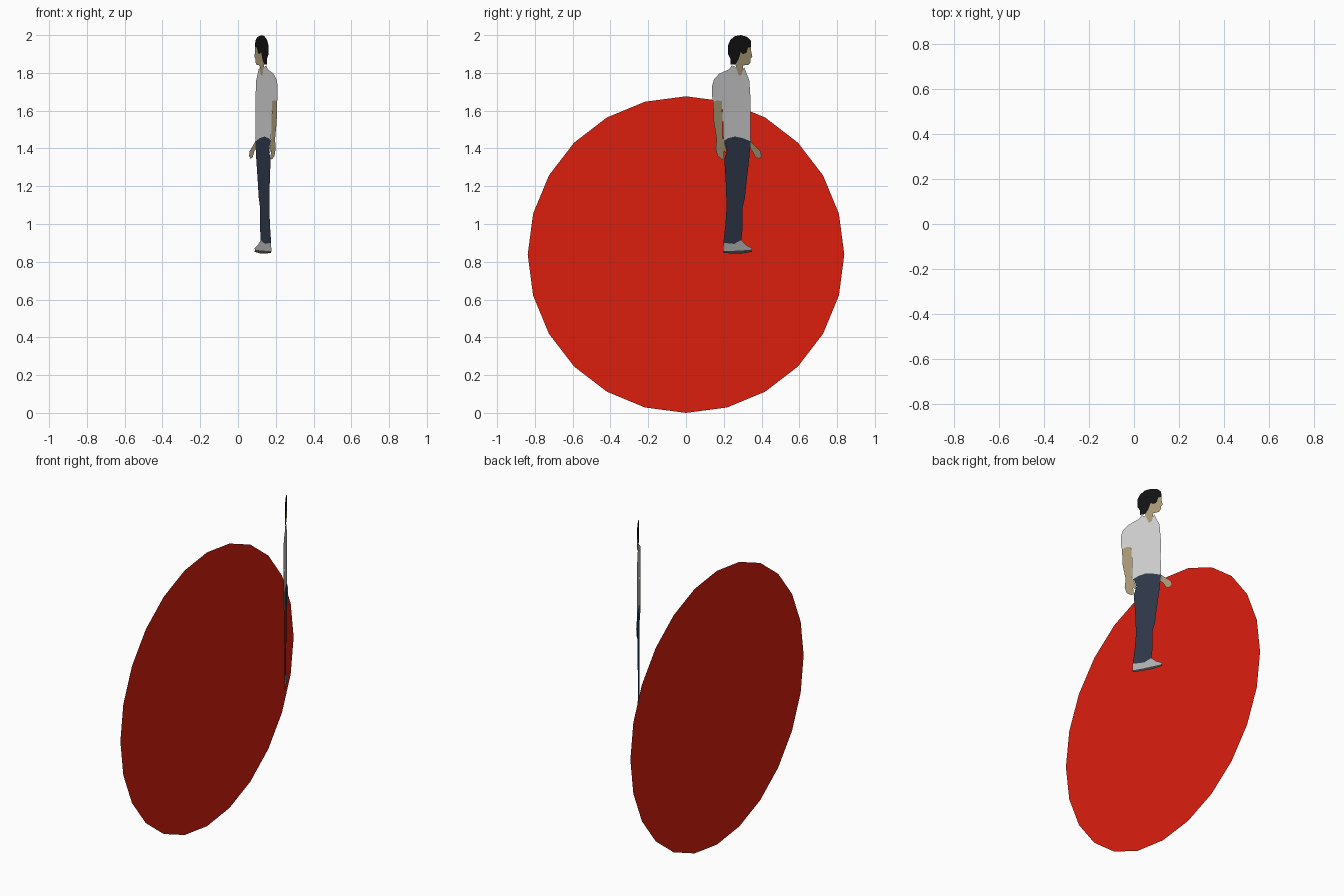
import bpy, bmesh, math
from mathutils import Matrix

def material(name, rgb):
    m = bpy.data.materials.new(name)
    m.diffuse_color = (*rgb, 1)
    return m

RED = material("red", (0.72, 0.013, 0.004))
HAIR = material("black", (0.006, 0.006, 0.006))
SKIN = material("skin", (0.38, 0.30, 0.17))
SHIRT = material("light_grey", (0.55, 0.55, 0.55))
DENIM = material("navy", (0.027, 0.038, 0.065))
SHOE = material("shoe_grey", (0.42, 0.42, 0.42))
SOLE = material("dark_grey", (0.05, 0.05, 0.05))

def finish(name, bm, mat):
    mesh = bpy.data.meshes.new(name)
    bm.to_mesh(mesh)
    bm.free()
    mesh.materials.append(mat)
    bpy.context.collection.objects.link(bpy.data.objects.new(name, mesh))

def cutout(name, mat, outline):
    """Flat shape from (y, z) points, on the upright plane turned 30 degrees."""
    bm = bmesh.new()
    slope = math.tan(math.radians(30))
    f = bm.faces.new([bm.verts.new((0.21 - (y - 0.138) * slope, y, z)) for y, z in outline])
    f.normal_update()
    if f.normal.x < 0:
        f.normal_flip()
    bmesh.ops.triangulate(bm, faces=[f])
    finish(name, bm, mat)

# Upright 24-sided disc
R = 0.838
bm = bmesh.new()
bmesh.ops.create_circle(bm, cap_ends=True, segments=24, radius=R,
    matrix=Matrix.Translation((-0.21, 0, R)) @ Matrix.Rotation(math.pi / 2, 4, 'Y'))
finish("disc", bm, RED)

# Head: hair and face share the fringe line
fringe = [(0.345, 1.937), (0.328, 1.934), (0.32, 1.905), (0.302, 1.9),
          (0.29, 1.91), (0.277, 1.87), (0.262, 1.845)]
cutout("hair", HAIR, fringe + [(0.235, 1.845), (0.235, 1.875), (0.222, 1.9), (0.222, 1.945),
       (0.235, 1.975), (0.26, 1.995), (0.29, 2.0), (0.325, 1.99), (0.343, 1.97)])
neck = [(0.3, 1.815), (0.295, 1.79), (0.28, 1.785), (0.265, 1.83)]
cutout("face_and_neck", SKIN, fringe[::-1] + [(0.345, 1.915), (0.351, 1.885), (0.342, 1.875),
       (0.341, 1.855), (0.33, 1.842), (0.303, 1.84)] + neck)

# Shirt, trousers and arm share the hem and sleeve lines
hem = [(0.198, 1.44), (0.225, 1.455), (0.26, 1.463), (0.3, 1.455), (0.343, 1.437)]
sleeve = [(0.143, 1.645), (0.165, 1.655), (0.19, 1.65)]
cutout("shirt", SHIRT, neck + [(0.242, 1.84), (0.23, 1.82), (0.175, 1.795), (0.148, 1.765),
       (0.138, 1.73), (0.138, 1.68)] + sleeve + [(0.194, 1.56)] + hem +
       [(0.341, 1.55), (0.342, 1.66), (0.335, 1.76), (0.318, 1.805), (0.308, 1.83)])
cutout("near_arm", SKIN, sleeve + [(0.193, 1.56), (0.193, 1.46), (0.205, 1.43), (0.215, 1.39),
       (0.21, 1.375), (0.2, 1.39), (0.203, 1.345), (0.19, 1.342), (0.167, 1.36),
       (0.157, 1.4), (0.162, 1.45), (0.147, 1.54)])
cutout("far_hand", SKIN, [(0.343, 1.437), (0.37, 1.41), (0.395, 1.385), (0.4, 1.36),
       (0.385, 1.345), (0.368, 1.352), (0.352, 1.385), (0.34, 1.395)])
cutout("trousers", DENIM, hem + [(0.334, 1.34), (0.32, 1.22), (0.312, 1.14), (0.298, 1.08),
       (0.3, 0.98), (0.293, 0.915), (0.255, 0.895), (0.198, 0.9), (0.208, 0.99),
       (0.215, 1.09), (0.21, 1.23), (0.203, 1.34), (0.217, 1.39), (0.207, 1.43)])

# Shoes and their soles
tread = [(0.196, 0.858), (0.25, 0.858), (0.345, 0.863)]
cutout("shoes", SHOE, tread + [(0.35, 0.872), (0.32, 0.888), (0.293, 0.915),
       (0.255, 0.895), (0.198, 0.9)])
cutout("soles", SOLE, tread + [(0.35, 0.853), (0.29, 0.843), (0.2, 0.846)])
